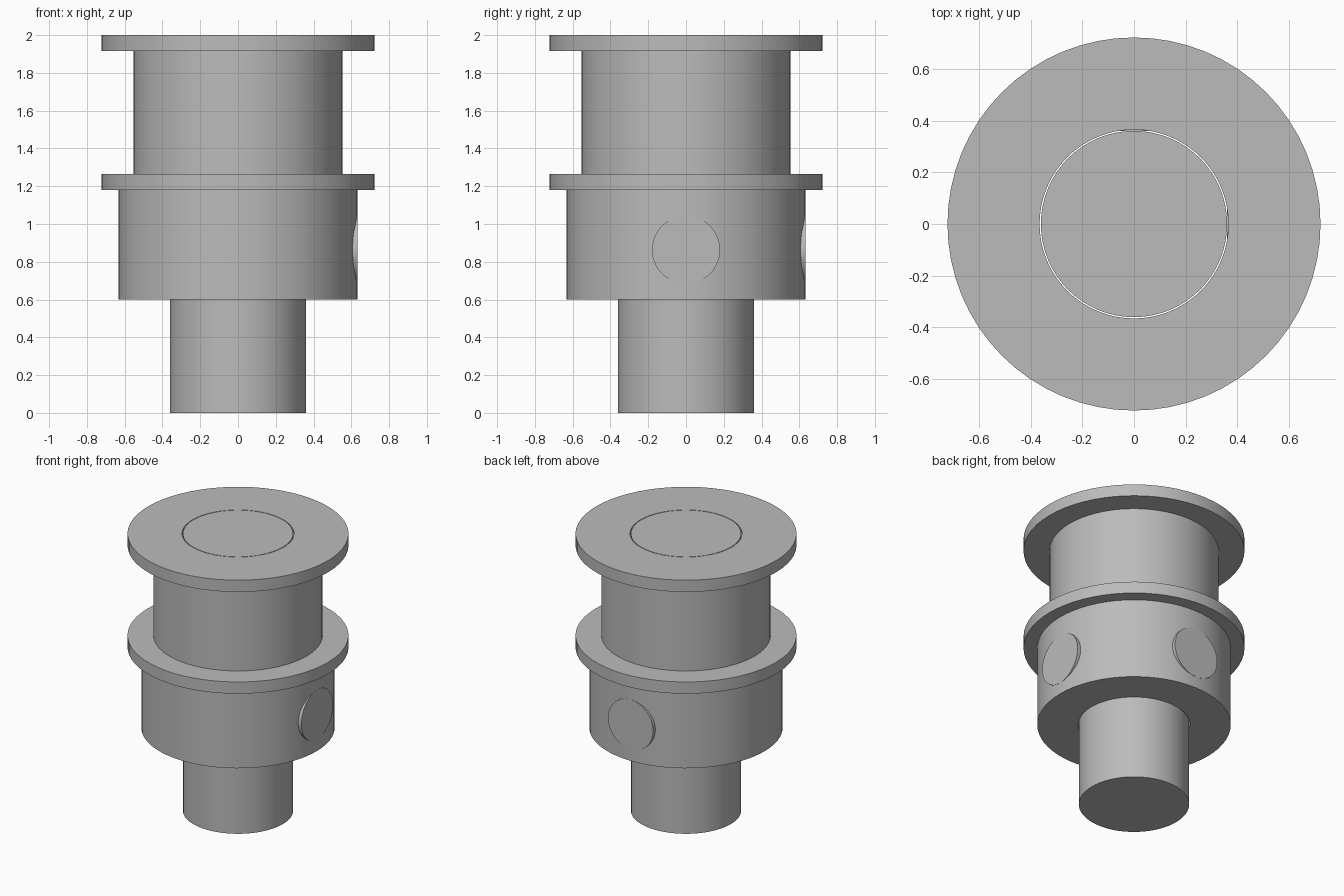
import bpy, math
from mathutils import Matrix

if "Cube" in bpy.data.objects:
    bpy.data.objects.remove(bpy.data.objects["Cube"], do_unlink=True)

SEGMENTS = 64
BORE = 0.366
SHAFT = 0.361
HUB = 0.633
FLANGE = 0.723
DRUM = 0.553

grey = bpy.data.materials.new("plain_grey")
grey.use_nodes = True
colour = (0.5, 0.5, 0.5, 1)
grey.diffuse_color = colour
grey.node_tree.nodes["Principled BSDF"].inputs["Base Color"].default_value = colour


def finish(obj, name):
    obj.name = name
    obj.data.materials.append(grey)
    bpy.ops.object.select_all(action="DESELECT")
    obj.select_set(True)
    bpy.context.view_layer.objects.active = obj
    bpy.ops.object.shade_smooth_by_angle(angle=math.radians(30))


def lathe(name, profile):
    """Revolve a closed (radius, height) outline around z."""
    n = len(profile)
    verts, faces = [], []
    for i in range(SEGMENTS):
        a = math.tau * i / SEGMENTS
        verts += [(r * math.cos(a), r * math.sin(a), z) for r, z in profile]
        j = (i + 1) % SEGMENTS
        for k in range(n):
            m = (k + 1) % n
            faces.append((i * n + k, j * n + k, j * n + m, i * n + m))
    mesh = bpy.data.meshes.new(name)
    mesh.from_pydata(verts, [], faces)
    obj = bpy.data.objects.new(name, mesh)
    bpy.context.collection.objects.link(obj)
    finish(obj, name)


# Hollow pulley: hub, two flanges and the drum between them
lathe("pulley_body", [
    (BORE, 0.6), (HUB, 0.6), (HUB, 1.18), (FLANGE, 1.18), (FLANGE, 1.265),
    (DRUM, 1.265), (DRUM, 1.915), (FLANGE, 1.915), (FLANGE, 2), (BORE, 2)])

# Shaft running through the bore
bpy.ops.mesh.primitive_cylinder_add(
    vertices=SEGMENTS, radius=SHAFT, depth=2, location=(0, 0, 1))
finish(bpy.context.object, "shaft")

# Flat-ended set screws through the hub on two sides
for name, turn in (("side_set_screw", 0), ("back_set_screw", math.pi / 2)):
    bpy.ops.mesh.primitive_cylinder_add(
        vertices=SEGMENTS, radius=0.18, depth=HUB - SHAFT)
    screw = bpy.context.object
    screw.data.transform(
        Matrix.Rotation(turn, 4, "Z")
        @ Matrix.Translation(((HUB + SHAFT) / 2, 0, 0.863))
        @ Matrix.Rotation(math.pi / 2, 4, "Y"))
    finish(screw, name)
